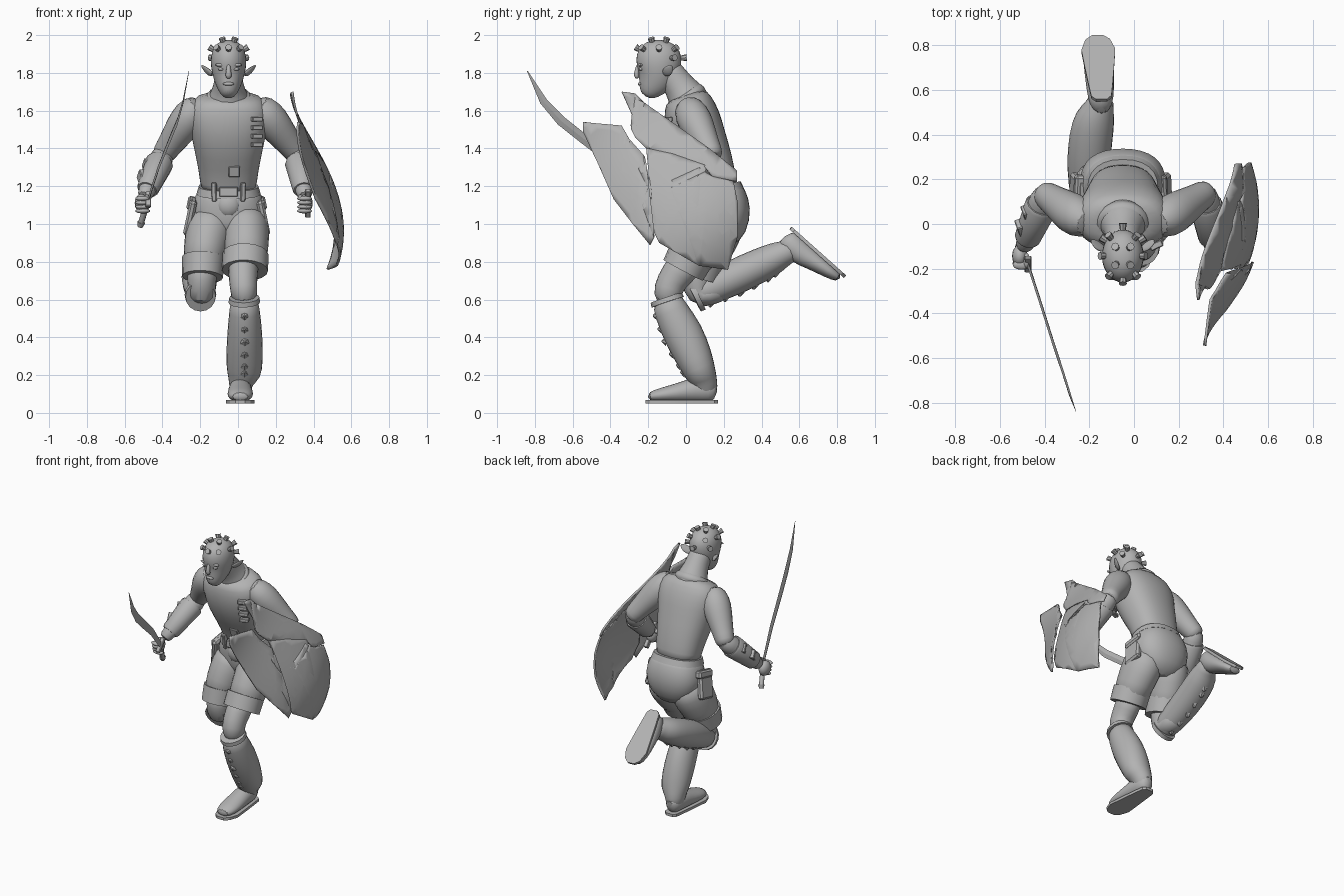
import bpy, bmesh, math
from mathutils import Vector, Matrix

if "Cube" in bpy.data.objects:
    bpy.data.objects.remove(bpy.data.objects["Cube"])

grey = bpy.data.materials.new("plain_grey")
grey.use_nodes = True
grey.diffuse_color = (.45, .45, .45, 1)
grey.node_tree.nodes["Principled BSDF"].inputs["Base Color"].default_value = (.45, .45, .45, 1)


def finish(name, bm, angle=40, subdiv=0):
    bmesh.ops.recalc_face_normals(bm, faces=bm.faces)
    mesh = bpy.data.meshes.new(name)
    bm.to_mesh(mesh)
    bm.free()
    obj = bpy.data.objects.new(name, mesh)
    bpy.context.collection.objects.link(obj)
    mesh.materials.append(grey)
    if subdiv:
        obj.modifiers.new("smooth", "SUBSURF").levels = subdiv
        obj.modifiers["smooth"].render_levels = subdiv
    bpy.ops.object.select_all(action="DESELECT")
    obj.select_set(True)
    bpy.context.view_layer.objects.active = obj
    bpy.ops.object.shade_smooth_by_angle(angle=math.radians(angle))
    return obj


def tube(name, rings, seg=12, subdiv=1, angle=60, matrix=None, power=1):
    """Loft ovals (x, y, z, half_width, half_depth) square to their path; a power below 1 makes them boxier."""
    bm = bmesh.new()
    pts = [Vector(r[:3]) for r in rings]
    loops = []
    for i, r in enumerate(rings):
        t = (pts[min(i + 1, len(pts) - 1)] - pts[max(i - 1, 0)]).normalized()
        side = Vector((1, 0, 0))
        side = (side - t * side.dot(t)).normalized()
        up = t.cross(side)
        loop = []
        for k in range(seg):
            c, s = (math.copysign(abs(f) ** power, f) for f in
                    (math.cos(k * math.tau / seg), math.sin(k * math.tau / seg)))
            loop.append(bm.verts.new(pts[i] + side * r[3] * c + up * r[-1] * s))
        loops.append(loop)
    for lo, hi in zip(loops, loops[1:]):
        for k in range(seg):
            n = (k + 1) % seg
            bm.faces.new((lo[k], lo[n], hi[n], hi[k]))
    bm.faces.new(loops[0])
    bm.faces.new(loops[-1])
    if matrix:
        bm.transform(matrix)
    return finish(name, bm, angle, subdiv)


def box(name, centre, size, turn=(0, 0, 0), bevel=.004):
    bm = bmesh.new()
    bmesh.ops.create_cube(bm, size=1)
    bm.transform(Matrix.Diagonal((*size, 1)))
    bmesh.ops.bevel(bm, geom=bm.edges[:], offset=bevel, segments=1, affect="EDGES")
    rot = Matrix.Identity(4)
    for angle, axis in zip(turn, "XYZ"):
        rot = Matrix.Rotation(math.radians(angle), 4, axis) @ rot
    bm.transform(Matrix.Translation(centre) @ rot)
    return finish(name, bm, 20)


def stud(name, base, direction, r1, r2, length, seg=8):
    bm = bmesh.new()
    bmesh.ops.create_cone(bm, cap_ends=True, segments=seg, radius1=r1, radius2=r2, depth=length)
    d = Vector(direction).normalized()
    bm.transform(Matrix.Translation(Vector(base) + d * length / 2) @ d.to_track_quat("Z", "Y").to_matrix().to_4x4())
    return finish(name, bm, 30)


def ball(name, centre, radii):
    bm = bmesh.new()
    bmesh.ops.create_uvsphere(bm, u_segments=12, v_segments=8, radius=1)
    bm.transform(Matrix.Translation(centre) @ Matrix.Diagonal((*radii, 1)))
    return finish(name, bm, 60)


# Torso, neck and hips
M = -.05
tube("torso", [(M, .16, 1.17, .15, .12), (M, .15, 1.22, .152, .12), (M, .12, 1.32, .168, .135),
               (M, .06, 1.45, .197, .155), (M, .03, 1.56, .22, .155), (M, .012, 1.645, .21, .13),
               (M, -.005, 1.69, .14, .105)], 16, power=.85)
tube("neck", [(M, .03, 1.62, .15, .13), (M, 0, 1.68, .105, .105), (M, -.035, 1.73, .083, .085),
              (M, -.08, 1.79, .075, .08), (M, -.11, 1.84, .07, .07)])
tube("collar", [(M, .01, 1.65, .135, .12), (M, 0, 1.685, .118, .11), (M, -.01, 1.695, .1, .095)], 16)
tube("hips", [(M, .15, .9, .1, .1), (M, .18, .98, .18, .15), (M, .19, 1.08, .205, .162),
              (M, .17, 1.15, .178, .148), (M, .16, 1.2, .16, .135)], 16, power=.85)
tube("belt", [(M, .165, 1.16, .17, .145), (M, .157, 1.2, .158, .135)], 24, 0, 30, power=.85)
box("belt_buckle", (M, .025, 1.17), (.1, .03, .05))
for s in (-1, 1):
    box("belt_loop", (M + s * .075, .035, 1.17), (.025, .03, .1), (8, 0, s * 15))
    box("shorts_pocket", (M - .01 + s * .192, .15, 1.04), (.04, .13, .19), (12, s * -12, 0), .012)
    box("pocket_flap", (M - .01 + s * .186, .15, 1.11), (.045, .14, .05), (12, s * -12, 0), .01)
ball("crotch_guard", (M, .065, 1.1), (.07, .05, .07))
box("waist_pouch", (-.02, -.006, 1.28), (.06, .03, .06), (20, 0, 0))
for i in range(4):
    box("vest_clip", (.1, -.072 + i * -.008, 1.42 + i * .045), (.06, .03, .025), (0, 0, 25))

# Head
tube("head", [(M, -.215, 1.675, .025, .025), (M, -.2, 1.7, .05, .06), (M, -.165, 1.75, .074, .094),
              (M, -.148, 1.8, .09, .112), (M, -.143, 1.86, .099, .126), (M, -.143, 1.92, .09, .116),
              (M, -.14, 1.96, .06, .076), (M, -.14, 1.975, .02, .025)], 16)
tube("nose", [(M, -.25, 1.85, .01, .01), (M, -.26, 1.815, .013, .013), (M, -.264, 1.785, .02, .016),
              (M, -.255, 1.77, .012, .01)], 8)
ball("lips", (M, -.243, 1.742), (.03, .012, .01))
for s in (-1, 1):
    ball("eye", (M + s * .038, -.238, 1.82), (.019, .012, .009))
    ball("brow", (M + s * .04, -.24, 1.842), (.032, .012, .009))
    tube("ear", [(M + s * .08, -.115, 1.79, .01, .018), (M + s * .108, -.1, 1.805, .012, .032),
                 (M + s * .13, -.085, 1.825, .008, .024), (M + s * .145, -.075, 1.84, .003, .005)], 8)
for lift, azimuths in ((66, (45, 135, 225, 315)), (32, (0, 50, 130, 180, 230, 270, 310)), (5, (35, 90, 145))):
    for azimuth in azimuths:
        a, e = math.radians(azimuth), math.radians(lift)
        d = Vector((math.cos(a) * math.cos(e), math.sin(a) * math.cos(e), math.sin(e)))
        base = Vector((M, -.143, 1.87)) + Vector((d.x * .09, d.y * .115, d.z * .094))
        stud("head_stud", base, d, .013, .018, .032)

# Arms: shoulder, elbow, wrist, hand
ARMS = {"right": ((-.235, .02, 1.6), (-.395, .13, 1.37), (-.485, -.08, 1.17)),
        "left": ((.135, .02, 1.6), (.315, .135, 1.37), (.35, -.08, 1.17))}
for side, points in ARMS.items():
    sh, el, wr = map(Vector, points)
    s = -1 if side == "right" else 1
    upper = [(sh.lerp(el, f), r) for f, r in ((-.22, .06), (.08, .1), (.4, .092), (.75, .072), (1, .065), (1.1, .05))]
    tube(side + "_upper_arm", [(*p, r, r) for p, r in upper])
    fore = [(el.lerp(wr, f), r) for f, r in ((-.1, .05), (.1, .068), (.45, .068), (1, .045), (1.15, .04))]
    tube(side + "_forearm", [(*p, r, r) for p, r in fore])
    cuff = [(el.lerp(wr, f), r) for f, r in ((.2, .07), (.25, .076), (.9, .06), (.95, .054))]
    tube(side + "_bracer", [(*p, r, r) for p, r in cuff], 12, 0, 35)
    for f in (.4, .7):
        p = el.lerp(wr, f) + Vector((s * .052, 0, .018))
        box(side + "_bracer_plate", p, (.03, .06, .06), (45, 0, s * -20))
    hand = wr + (wr - el) * .3
    ball(side + "_palm", hand, (.035, .05, .05))
    for k in range(4):
        p = hand + Vector((s * -.008, -.04 + k * .006, .025 - k * .022))
        ball(side + "_finger", p, (.04, .022, .013))
    ball(side + "_thumb", hand + Vector((s * -.03, -.02, .03)), (.014, .035, .016))

# Sword
tube("sword_grip", [(-.515, -.1, 1.0, .016, .016), (-.475, -.18, 1.13, .016, .016)], 8, 0)
tube("sword_pommel", [(-.518, -.095, .985, .014, .014), (-.512, -.105, 1.01, .022, .022)], 8, 0)
box("sword_guard", (-.475, -.18, 1.13), (.03, .1, .02), (50, 0, 0))
tube("sword_blade", [(-.475, -.18, 1.13, .006, .016), (-.42, -.35, 1.3, .006, .022), (-.36, -.54, 1.45, .006, .026),
                     (-.32, -.66, 1.545, .005, .026), (-.29, -.755, 1.65, .004, .02), (-.26, -.84, 1.81, .001, .002)],
     4, 0, 20)


# Broken shield: flat outlines in (y, z), bent over one curved surface
def shield_piece(name, outline, shift=0):
    bm = bmesh.new()
    face = bm.faces.new([bm.verts.new((0, y, z)) for y, z in outline])
    bmesh.ops.triangulate(bm, faces=[face])
    for n, lo in (((0, .64, -.77), -1.5), ((0, .77, .64), .3)):
        for k in range(26):
            bmesh.ops.bisect_plane(bm, geom=bm.verts[:] + bm.edges[:] + bm.faces[:],
                                   plane_co=Vector(n) * (lo + k * .05), plane_no=n)
    for v in bm.verts:
        y, z = v.co.y + .02, v.co.z - 1.2
        u, w = .64 * y - .77 * z, .77 * y + .64 * z
        v.co.x = .5 + shift + .367 * u - .456 * u ** 2 - .856 * u ** 3 - .115 * w - .67 * w * w
    obj = finish(name, bm, 60)
    thick = obj.modifiers.new("thickness", "SOLIDIFY")
    thick.thickness, thick.offset = .012, 0


shield_piece("shield_upper", [(-.34, 1.7), (-.27, 1.69), (-.22, 1.64), (.12, 1.4), (.27, 1.28), (.27, 1.225),
                              (.14, 1.25), (.1, 1.3), (-.07, 1.37), (-.21, 1.4), (-.27, 1.46), (-.29, 1.5), (-.26, 1.52)])
shield_piece("shield_lower", [(-.21, 1.4), (-.07, 1.37), (.1, 1.31), (-.12, 1.21), (-.08, 1.19), (.1, 1.275), (.14, 1.25),
                              (.25, 1.225), (.275, 1.1), (.27, .93), (.22, .76), (.07, .78), (-.14, .9), (-.19, 1.0),
                              (-.18, 1.17), (-.2, 1.3)])
shield_piece("shield_front", [(-.545, 1.54), (-.34, 1.52), (-.3, 1.45), (-.22, 1.36), (-.25, 1.29), (-.2, 1.19),
                              (-.23, 1.1), (-.17, .93), (-.19, .89), (-.28, 1.0), (-.38, 1.13), (-.46, 1.31), (-.545, 1.49)],
             .02)
box("shield_handle", (.37, -.14, 1.11), (.03, .03, .18), (40, 0, 0))
box("shield_brace", (.43, -.06, 1.2), (.1, .05, .03))

# Legs: shorts, bare knees, boots
tube("left_shorts", [(.03, .18, 1.06, .12, .13), (.045, .14, .97, .13, .155), (.045, .06, .87, .12, .135),
                     (.037, -.005, .77, .118, .115)])
tube("left_shorts_cuff", [(.04, .03, .84, .122, .125), (.037, -.015, .755, .122, .118)], 16, 0, 30)
tube("left_knee", [(.035, .02, .82, .09, .1), (.025, -.05, .73, .08, .09), (.03, -.1, .66, .075, .08),
                   (.035, -.09, .58, .07, .08)])
tube("right_shorts", [(-.13, .18, 1.06, .12, .13), (-.15, .16, .97, .135, .155), (-.175, .1, .86, .118, .14),
                      (-.19, .06, .74, .108, .12)])
tube("right_shorts_cuff", [(-.183, .085, .82, .114, .13), (-.188, .055, .72, .108, .12)], 16, 0, 30)
tube("right_knee", [(-.19, .07, .8, .09, .1), (-.19, .06, .7, .08, .09), (-.195, .06, .62, .073, .075),
                    (-.195, .12, .62, .075, .07), (-.195, .2, .68, .08, .08)])
BOOTS = {"left": [(.033, -.105, .61, .076, .083), (.035, -.085, .55, .083, .092), (.036, -.015, .42, .098, .115),
                  (.035, .05, .28, .102, .1), (.033, .08, .2, .096, .085), (.012, .1, .16, .062, .07), (.012, .1, .09, .06, .07)],
         "right": [(-.198, .04, .615, .073, .073), (-.2, .1, .645, .085, .085), (-.207, .25, .715, .102, .1),
                   (-.193, .4, .785, .103, .095), (-.175, .48, .825, .095, .085), (-.152, .53, .85, .064, .066), (-.145, .58, .865, .058, .06)]}
for side, rings in BOOTS.items():
    tube(side + "_boot", rings)
    top = [Vector(r[:3]) for r in rings[:2]]
    tube(side + "_boot_rim", [(*top[0], .08, .087), (*top[0].lerp(top[1], .4), .084, .09)], 16, 0, 30)
    # Shin buckles
    for i in range(1, 4):
        for f in (0, .5):
            a, b = Vector(rings[i][:3]), Vector(rings[i + 1][:3])
            t = (b - a).normalized()
            out = Vector((0, t.z, -t.y))
            out = out if out.z < 0 else -out
            depth = rings[i][4] + (rings[i + 1][4] - rings[i][4]) * f
            stud(side + "_shin_buckle", a.lerp(b, f) + out * (depth - .016), out - t * .5, .026, .004, .024, 6)

# Feet: heel at the local origin, toes along local +y, sole on local z = 0
SOLE = [(.02, .045), (.1, .055), (.2, .066), (.3, .076), (.36, .055), (.385, .025)]
FEET = {"left": ((.012, .17, .05), (0, -1, 0), (0, 0, 1)),
        "right": ((-.145, .56, .985), (-.05, .745, -.665), (0, -.665, -.745))}
for side, (origin, fwd, up) in FEET.items():
    y, z = Vector(fwd).normalized(), Vector(up).normalized()
    x = y.cross(z)
    frame = Matrix.Translation(origin) @ Matrix((x, y, x.cross(y))).transposed().to_4x4()
    bm = bmesh.new()
    outline = [(w, d) for d, w in SOLE] + [(-w, d) for d, w in reversed(SOLE)] + [(-.025, 0), (.025, 0)]
    face = bm.faces.new([bm.verts.new((w, d, 0)) for w, d in outline])
    move = bmesh.ops.extrude_face_region(bm, geom=[face])["geom"]
    bmesh.ops.translate(bm, verts=[v for v in move if isinstance(v, bmesh.types.BMVert)], vec=(0, 0, .018))
    bm.transform(frame)
    finish(side + "_sole", bm, 30)
    tube(side + "_foot", [(0, .005, .06, .03, .045), (0, .04, .07, .056, .065), (0, .12, .075, .064, .07),
                          (0, .2, .058, .068, .054), (0, .3, .045, .074, .04), (0, .375, .034, .045, .024)],
         12, 1, 60, frame)
